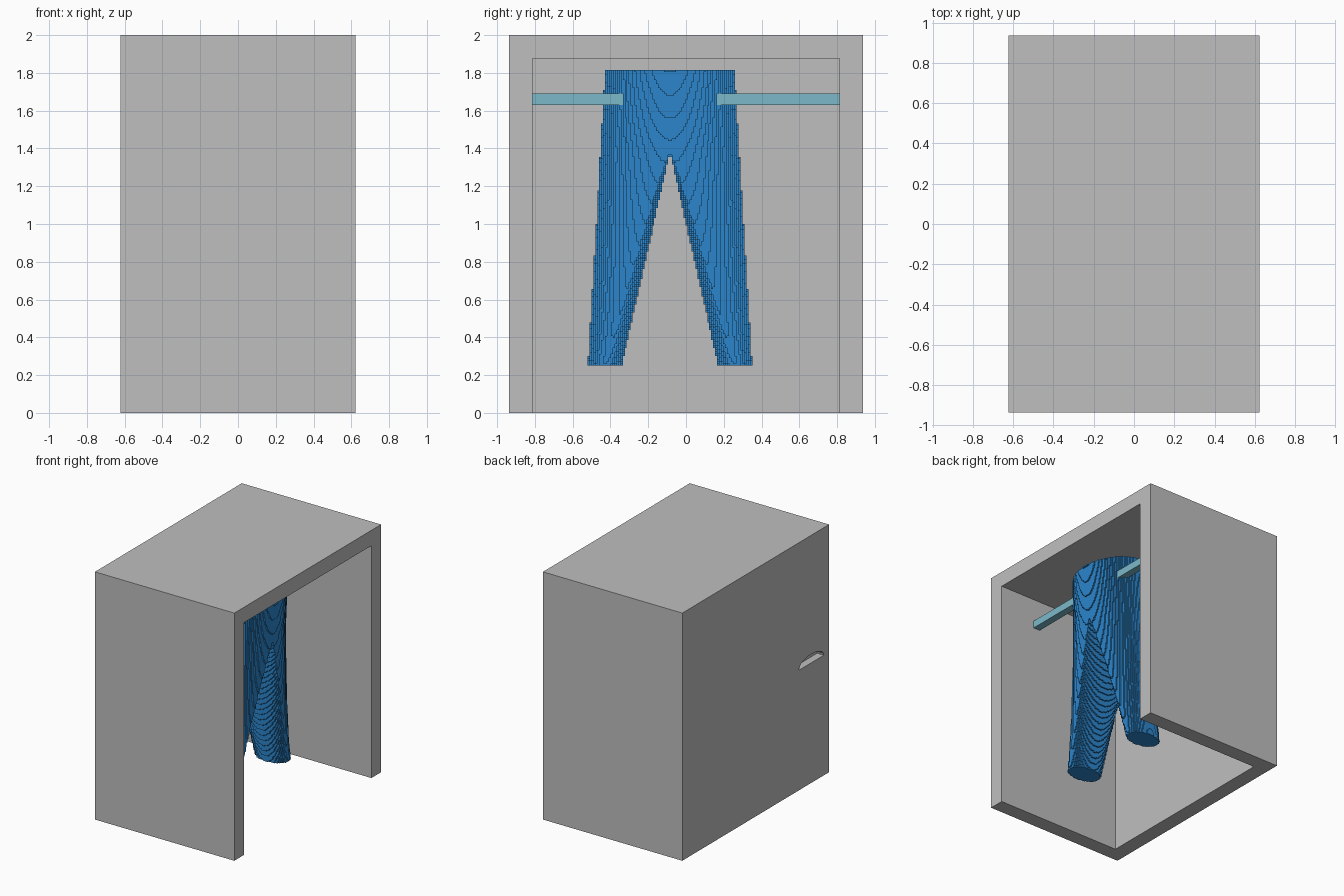
import bpy, bmesh, math

old = bpy.data.objects.get("Cube")
if old:
    bpy.data.objects.remove(old, do_unlink=True)


def material(name, rgb):
    m = bpy.data.materials.new(name)
    m.use_nodes = True
    m.diffuse_color = (*rgb, 1)
    m.node_tree.nodes["Principled BSDF"].inputs["Base Color"].default_value = (*rgb, 1)
    return m


GREY = material("cabinet grey", (0.52, 0.52, 0.52))
BLUE = material("trouser blue", (0.025, 0.235, 0.597))
PALE = material("rail pale blue", (0.198, 0.485, 0.584))


def finish(bm, name, mat):
    bmesh.ops.recalc_face_normals(bm, faces=bm.faces[:])
    mesh = bpy.data.meshes.new(name)
    bm.to_mesh(mesh)
    bm.free()
    mesh.materials.append(mat)
    obj = bpy.data.objects.new(name, mesh)
    bpy.context.collection.objects.link(obj)
    return obj


def prism(bm, outline, x0, x1):
    """Extrude a (y, z) outline along x."""
    face = bm.faces.new([bm.verts.new((x0, y, z)) for y, z in outline])
    grown = bmesh.ops.extrude_face_region(bm, geom=[face])["geom"]
    verts = [g for g in grown if isinstance(g, bmesh.types.BMVert)]
    bmesh.ops.translate(bm, verts=verts, vec=(x1 - x0, 0, 0))


def rect(y0, y1, z0, z1):
    return [(y0, z0), (y1, z0), (y1, z1), (y0, z1)]


def solid(name, mat, outline, x0, x1):
    bm = bmesh.new()
    prism(bm, outline, x0, x1)
    return finish(bm, name, mat)


def cut(target, cutter):
    mod = target.modifiers.new(cutter.name, "BOOLEAN")
    mod.operation = "DIFFERENCE"
    mod.solver = "EXACT"
    mod.object = cutter
    cutter.hide_render = True
    cutter.hide_set(True)
    cutter.display_type = "WIRE"


# Cabinet: open on the +x side and underneath
W, D, WALL = 0.6225, 0.9365, 0.124
cabinet = solid("cabinet", GREY, rect(-D, D, 0, 2), -W, W)
cut(cabinet, solid("cavity_cutter", GREY,
                   rect(-D + WALL, D - WALL, -0.2, 2 - WALL), -W + WALL, W + 0.2))

# Arched finger pull recessed into the back wall
arch = [(-0.71 + 0.16 * math.cos(math.pi * i / 16),
         0.97 + 0.07 * math.sin(math.pi * i / 16)) for i in range(17)]
cut(cabinet, solid("finger_pull_cutter", GREY, arch, -W - 0.1, -W + 0.06))

# Hanging rail
solid("rail", PALE, rect(-D + WALL, D - WALL, 1.63, 1.69), 0.247, 0.307)

# Trousers: terraced in small steps
TOP, HEM, CROTCH, CX, CY = 1.815, 0.25, 1.38, 0.13, -0.085
STEP = 0.0104


def spans(x, z):
    """Grid-snapped y ranges filled by the trousers at x, z."""
    s = (TOP - z) / (TOP - HEM)
    u = (x - CX) / (0.277 - 0.137 * s)
    if abs(u) >= 1:
        return ()
    r = math.sqrt(1 - u * u)
    half = 0.342 + 0.093 * s
    if z > CROTCH:
        n = round(half * r / STEP)
        return ((-n, n),) if n else ()
    q = (CROTCH - z) / (CROTCH - HEM)
    gap = 0.255 * q
    mid, w = (half + gap) / 2, (half - gap) / 2
    outer = round(((1 - q) * half * r + q * (mid + w * r)) / STEP)
    inner = round(((1 - q) * gap + q * (mid - w * r)) / STEP)
    return ((-outer, -inner), (inner, outer)) if outer > inner else ()


bm = bmesh.new()
rows = round((TOP - HEM) / STEP)
dz = (TOP - HEM) / rows
layers = 27
for i in range(-layers, layers):
    x0 = CX + i * STEP
    start, current = 0, ()
    for k in range(rows + 1):
        now = spans(x0 + STEP / 2, HEM + (k + 0.5) * dz) if k < rows else ()
        if now != current:
            for a, b in current:
                prism(bm, rect(CY + a * STEP, CY + b * STEP,
                               HEM + start * dz, HEM + k * dz), x0, x0 + STEP)
            start, current = k, now
finish(bm, "trousers", BLUE)
